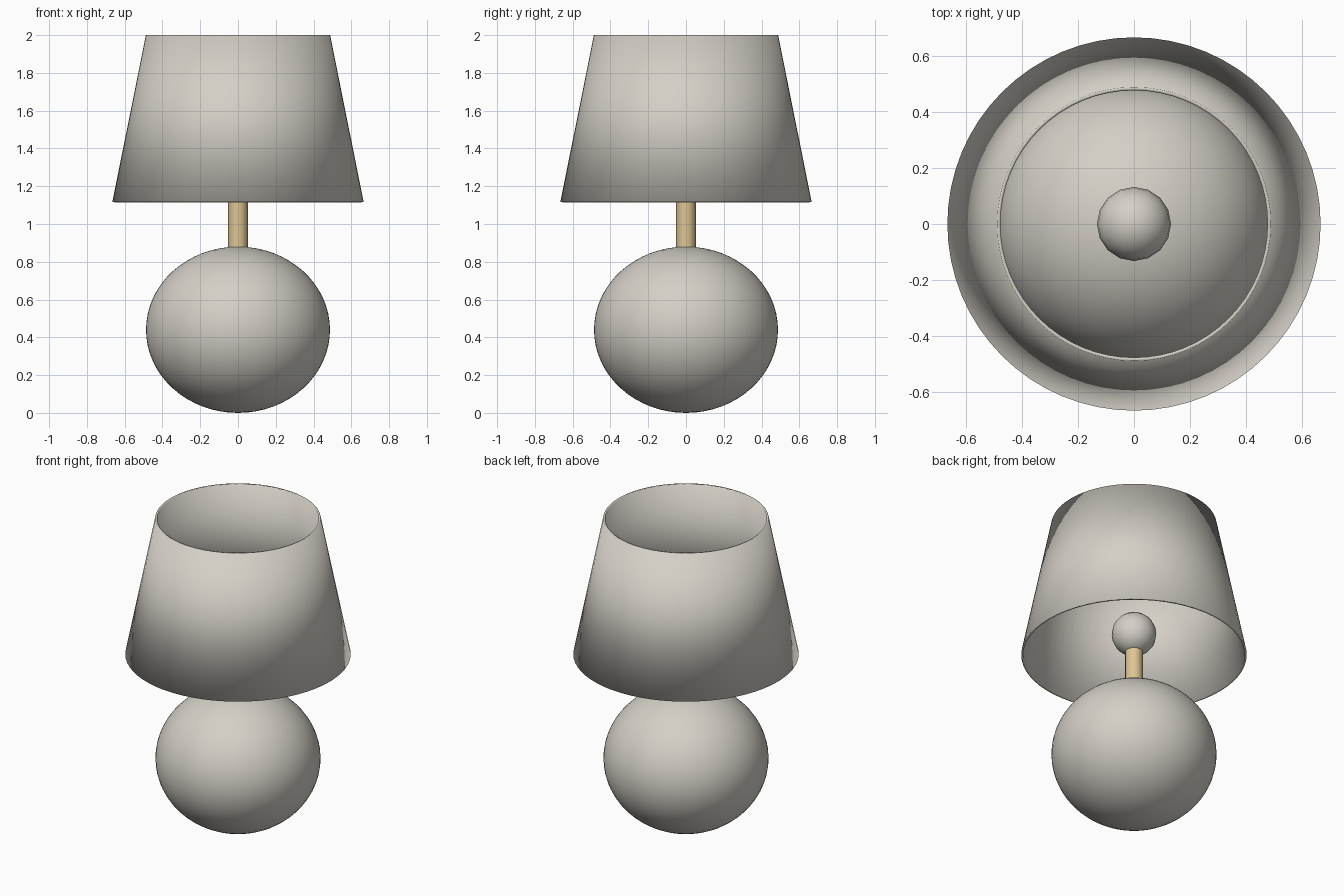
import bpy, bmesh, math

if "Cube" in bpy.data.objects:
    bpy.data.objects.remove(bpy.data.objects["Cube"])


def material(name, rgb):
    m = bpy.data.materials.new(name)
    m.diffuse_color = (*rgb, 1.0)
    m.use_nodes = True
    m.node_tree.nodes["Principled BSDF"].inputs["Base Color"].default_value = m.diffuse_color
    return m


CREAM = material("warm_grey", (0.66, 0.63, 0.57))
BRASS = material("tan_brass", (0.73, 0.56, 0.30))


def finish(obj, name, mat):
    obj.name = name
    obj.data.materials.append(mat)
    return obj


def ball(name, z, rx, rz, segments, rings, mat):
    bpy.ops.mesh.primitive_uv_sphere_add(segments=segments, ring_count=rings,
                                         radius=1, location=(0, 0, z))
    obj = bpy.context.object
    obj.scale = (rx, rx, rz)
    bpy.ops.object.transform_apply(location=False, rotation=False, scale=True)
    bpy.ops.object.shade_smooth()
    return finish(obj, name, mat)


def lathe(name, profile, segments, mat):
    """Closed (r, z) profile spun into a ring, smooth over every edge."""
    bm = bmesh.new()
    loops = [[bm.verts.new((r * math.cos(a), r * math.sin(a), z)) for r, z in profile]
             for a in (2 * math.pi * i / segments for i in range(segments))]
    n = len(profile)
    for i in range(segments):
        a, b = loops[i], loops[(i + 1) % segments]
        for j in range(n):
            k = (j + 1) % n
            bm.faces.new((a[j], b[j], b[k], a[k])).smooth = True
    bmesh.ops.recalc_face_normals(bm, faces=bm.faces)
    mesh = bpy.data.meshes.new(name)
    bm.to_mesh(mesh)
    bm.free()
    obj = bpy.data.objects.new(name, mesh)
    bpy.context.collection.objects.link(obj)
    return finish(obj, name, mat)


# Squashed round base
ball("base", 0.44, 0.487, 0.44, 64, 32, CREAM)

# Stem between base and bulb
bpy.ops.mesh.primitive_cylinder_add(vertices=16, radius=0.052, depth=0.29,
                                    location=(0, 0, 0.995))
bpy.ops.object.shade_smooth_by_angle(angle=math.radians(40))
finish(bpy.context.object, "stem", BRASS)

# Light bulb inside the shade
ball("bulb", 1.257, 0.132, 0.132, 16, 12, CREAM)

# Thin open tapered shade, rim square to the wall
lathe("shade", [(0.665, 1.117), (0.488, 2.0), (0.476, 1.998), (0.653, 1.115)],
      64, CREAM)
